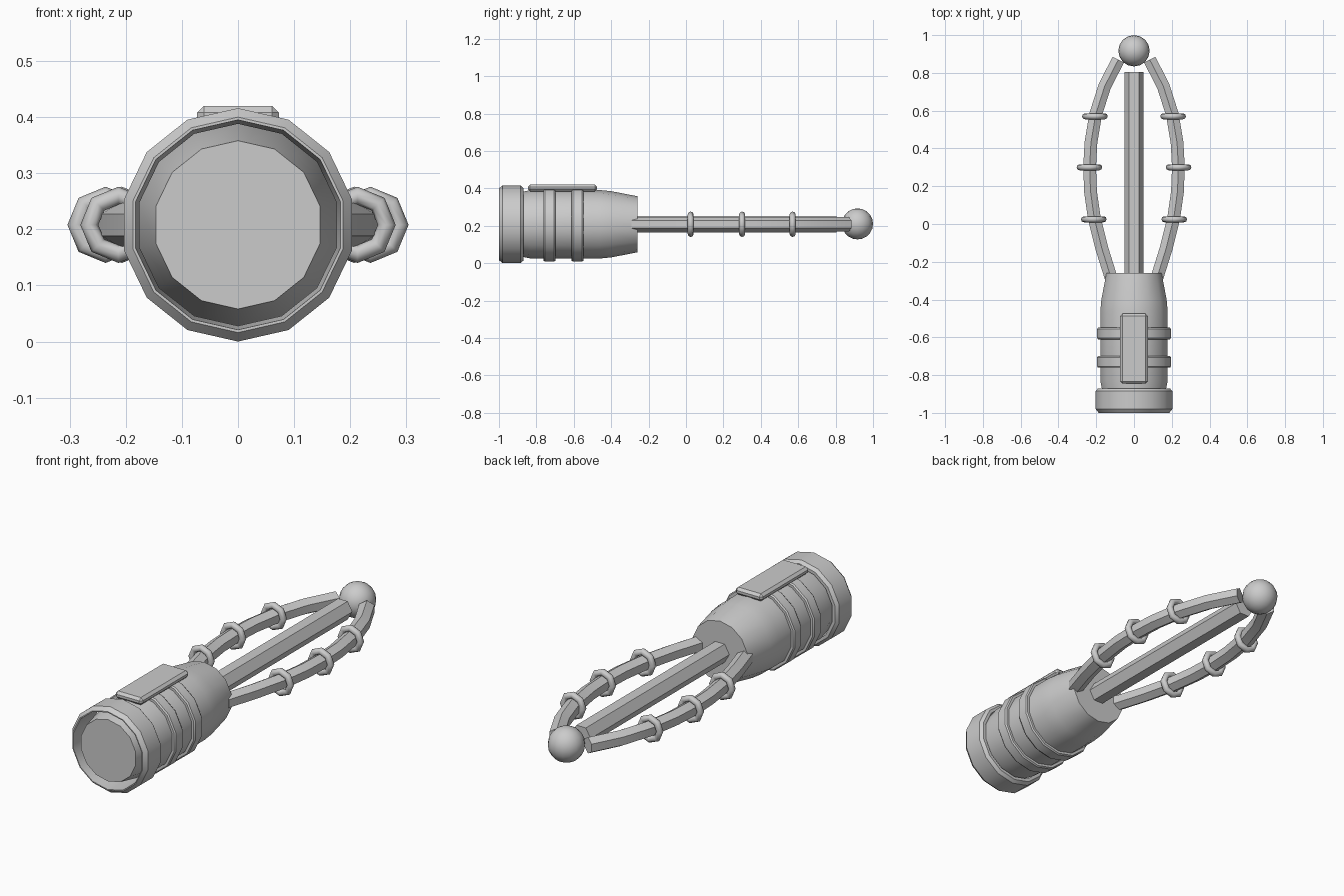
import bpy, bmesh, math
from mathutils import Vector

cube = bpy.data.objects.get("Cube")
if cube:
    bpy.data.objects.remove(cube, do_unlink=True)

AXIS_Z = 0.208   # height of the long axis

grey = bpy.data.materials.new("plain_grey")
grey.use_nodes = True
grey.diffuse_color = (0.6, 0.6, 0.6, 1)
grey.node_tree.nodes["Principled BSDF"].inputs["Base Color"].default_value = (0.6, 0.6, 0.6, 1)


def finish(name, bm, angle=30):
    """Turn a bmesh into a named, shaded object."""
    bmesh.ops.recalc_face_normals(bm, faces=bm.faces)
    mesh = bpy.data.meshes.new(name)
    bm.to_mesh(mesh)
    bm.free()
    mesh.materials.append(grey)
    obj = bpy.data.objects.new(name, mesh)
    bpy.context.collection.objects.link(obj)
    bpy.ops.object.select_all(action='DESELECT')
    obj.select_set(True)
    bpy.context.view_layer.objects.active = obj
    if angle:
        bpy.ops.object.shade_smooth_by_angle(angle=math.radians(angle))
    return obj


def bridge(bm, a, b):
    n = len(a)
    for i in range(n):
        bm.faces.new((a[i], a[(i + 1) % n], b[(i + 1) % n], b[i]))


def lathe(name, profile, sides=14, closed=False, center=(0, AXIS_Z), angle=30):
    """Spin (y, radius) pairs about an axis along y, one corner straight up."""
    bm = bmesh.new()
    rings = []
    for y, r in profile:
        turns = [2 * math.pi * i / sides for i in range(sides)]
        rings.append([bm.verts.new((center[0] + r * math.sin(t), y, center[1] + r * math.cos(t)))
                      for t in turns])
    for a, b in zip(rings, rings[1:]):
        bridge(bm, a, b)
    if closed:
        bridge(bm, rings[-1], rings[0])
    else:
        bm.faces.new(rings[0])
        bm.faces.new(rings[-1])
    return finish(name, bm, angle)


def rod(name, path, radius, start):
    """Sweep a hexagon along (x, y) points at axis height."""
    bm = bmesh.new()
    pts = [Vector((x, y, AXIS_Z)) for x, y in path]
    rings = []
    for i, p in enumerate(pts):
        tangent = (pts[min(i + 1, len(pts) - 1)] - pts[max(i - 1, 0)]).normalized()
        side = Vector((tangent.y, -tangent.x, 0))
        turns = [start + math.pi * k / 3 for k in range(6)]
        rings.append([bm.verts.new(p + radius * (side * math.cos(t) + Vector((0, 0, math.sin(t)))))
                      for t in turns])
    for a, b in zip(rings, rings[1:]):
        bridge(bm, a, b)
    bm.faces.new(rings[0])
    bm.faces.new(rings[-1])
    return finish(name, bm)


# Handle body, tapered at both ends
lathe("handle_body", [(-0.995, 0.15), (-0.83, 0.183), (-0.46, 0.183), (-0.4, 0.177), (-0.26, 0.15)])

# Hollow pommel ring around the tapered front end
lathe("pommel_ring", [(-1, 0.187), (-1, 0.192), (-0.98, 0.208), (-0.885, 0.208),
                      (-0.87, 0.195), (-0.87, 0.18)], closed=True)

# Raised grip bands
for name, y in (("front_grip_band", -0.73), ("rear_grip_band", -0.58)):
    lathe(name, [(y - 0.031, 0.175), (y - 0.031, 0.195), (y - 0.024, 0.2),
                 (y + 0.024, 0.2), (y + 0.031, 0.195), (y + 0.031, 0.175)], closed=True)

# Bevelled switch plate on top of the handle
bm = bmesh.new()
bmesh.ops.create_cube(bm, size=1)
for v in bm.verts:
    v.co = Vector((v.co.x * 0.146, v.co.y * 0.37 - 0.66, v.co.z * 0.036 + 0.402))
bmesh.ops.bevel(bm, geom=bm.edges[:], offset=0.012, segments=1, affect='EDGES')
finish("switch_plate", bm, 0)

# Straight middle rod and the end ball
rod("middle_rod", [(0, -0.27), (0, 0.805)], 0.051, 0)
bm = bmesh.new()
bmesh.ops.create_uvsphere(bm, u_segments=16, v_segments=10, radius=0.083)
bmesh.ops.translate(bm, verts=bm.verts, vec=(0, 0.917, AXIS_Z + 0.002))
finish("end_ball", bm, 45)

# Bowed side rods, each carrying three rings
bow = [(0.123, -0.28), (0.17, -0.13), (0.21, 0.03), (0.23, 0.17), (0.235, 0.3),
       (0.228, 0.43), (0.203, 0.58), (0.155, 0.73), (0.083, 0.87)]
for side, sign in (("left", 1), ("right", -1)):
    rod(side + "_rod", [(sign * x, y) for x, y in bow], 0.039, math.pi / 2)
    for label, x, y in (("rear", 0.207, 0.57), ("middle", 0.236, 0.3), ("front", 0.213, 0.025)):
        section = [(y + 0.016 * math.sin(k * math.pi / 4), 0.052 + 0.016 * math.cos(k * math.pi / 4))
                   for k in range(8)]
        lathe(f"{side}_{label}_ring", section, sides=8, closed=True,
              center=(sign * x, AXIS_Z), angle=50)
